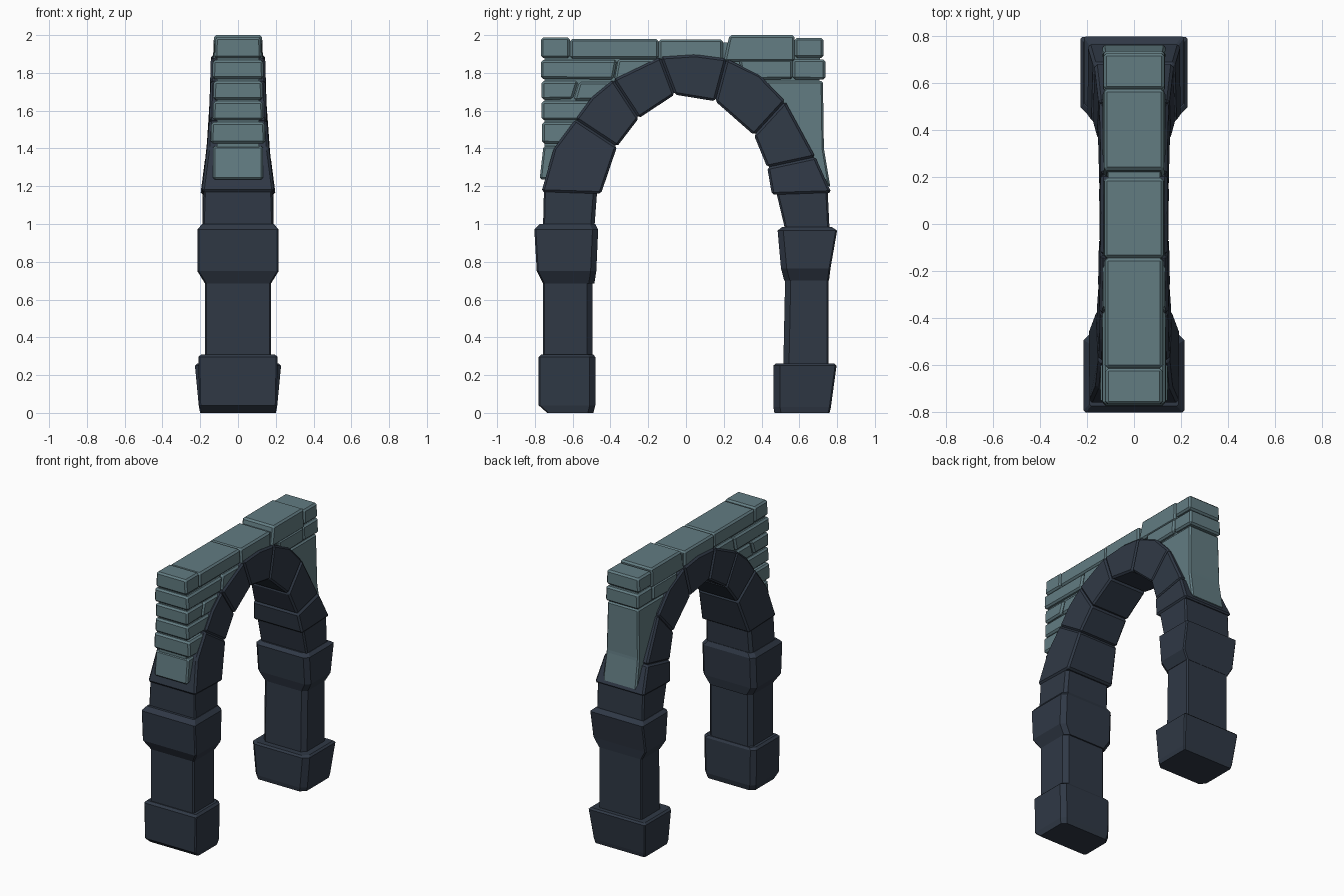
import bpy, bmesh, random

if "Cube" in bpy.data.objects:
    bpy.data.objects.remove(bpy.data.objects["Cube"])

random.seed(4)


def material(name, col):
    m = bpy.data.materials.new(name)
    m.diffuse_color = (*col, 1)
    m.use_nodes = True
    m.node_tree.nodes["Principled BSDF"].inputs["Base Color"].default_value = m.diffuse_color
    return m


DARK = material("dark slate", (0.029, 0.040, 0.060))
TEAL = material("grey teal stone", (0.122, 0.200, 0.222))


def finish(bm, name, mat, bevel=0.0):
    bmesh.ops.recalc_face_normals(bm, faces=bm.faces)
    if bevel:
        bmesh.ops.bevel(bm, geom=list(bm.edges), offset=bevel, segments=1,
                        affect='EDGES', clamp_overlap=True)
        bmesh.ops.recalc_face_normals(bm, faces=bm.faces)
    me = bpy.data.meshes.new(name)
    bm.to_mesh(me)
    bm.free()
    me.materials.append(mat)
    ob = bpy.data.objects.new(name, me)
    bpy.context.collection.objects.link(ob)
    return ob


def prism(name, pts, hx, mat, bevel):
    """Side outline (y, z) given thickness in x; hx(z) is the half width."""
    bm = bmesh.new()
    a = [bm.verts.new((-hx(z), y, z)) for y, z in pts]
    b = [bm.verts.new((hx(z), y, z)) for y, z in pts]
    n = len(pts)
    bm.faces.new(a)
    bm.faces.new(b[::-1])
    for i in range(n):
        j = (i + 1) % n
        bm.faces.new((a[i], a[j], b[j], b[i]))
    return finish(bm, name, mat, bevel)


def loft(name, rings, inner=0.03, outer=0.008):
    """Stack of rectangles (z, y_min, y_max, half x), corners cut more inwards."""
    bm = bmesh.new()
    rows = []
    for z, y0, y1, hx in rings:
        c0, c1 = (outer, inner) if y0 + y1 < 0 else (inner, outer)
        ring = [(-hx + c0, y0), (hx - c0, y0), (hx, y0 + c0), (hx, y1 - c1),
                (hx - c1, y1), (-hx + c1, y1), (-hx, y1 - c1), (-hx, y0 + c0)]
        rows.append([bm.verts.new((x, y, z)) for x, y in ring])
    bm.faces.new(rows[0][::-1])
    bm.faces.new(rows[-1])
    for r, s in zip(rows, rows[1:]):
        for i in range(8):
            j = (i + 1) % 8
            bm.faces.new((r[i], r[j], s[j], s[i]))
    return finish(bm, name, DARK)


# Front pillar (y negative)
loft("front_base", [(0, -.735, -.49, .195), (.04, -.78, -.48, .205),
                    (.295, -.78, -.48, .21), (.31, -.765, -.49, .195)])
loft("front_shaft", [(.28, -.757, -.495, .175), (.70, -.757, -.495, .175)])
loft("front_capital", [(.685, -.757, -.485, .175), (.75, -.79, -.475, .215),
                       (.97, -.803, -.465, .215), (1.0, -.775, -.48, .19)])
loft("front_neck", [(.98, -.757, -.485, .187), (1.18, -.752, -.47, .18)], .02)

# Back pillar (y positive)
loft("back_base", [(0, .468, .76, .20), (.03, .463, .767, .207),
                   (.25, .462, .797, .228), (.262, .475, .785, .215)], .035)
loft("back_shaft", [(.24, .515, .755, .172), (.72, .525, .755, .172)])
loft("back_capital", [(.70, .52, .757, .175), (.765, .503, .765, .212),
                      (.965, .485, .80, .213), (.985, .51, .77, .19)])
prism("back_neck", [(.525, .97), (.76, .97), (.75, 1.18), (.475, 1.18)],
      lambda z: .187, DARK, .01)


# Arch stones between pairs of joints: (outer y, z), (inner y, z)
def arch_width(z):
    if z < 1.45:
        return .19 - (z - 1.2) * .13
    return .1575 - (z - 1.45) * .03


joints = [((-.765, 1.17), (-.45, 1.16)), ((-.585, 1.555), (-.365, 1.41)),
          ((-.385, 1.765), (-.25, 1.56)), ((-.135, 1.885), (-.06, 1.685)),
          ((.215, 1.875), (.155, 1.65)), ((.525, 1.65), (.36, 1.47)),
          ((.685, 1.355), (.43, 1.30)), ((.77, 1.165), (.455, 1.155))]
bulge = {0: (-.70, 1.40), 1: (-.50, 1.67), 3: (.05, 1.897), 4: (.39, 1.79)}
for i, (p, q) in enumerate(zip(joints, joints[1:])):
    pts = [p[1], p[0]] + ([bulge[i]] if i in bulge else []) + [q[0], q[1]]
    j = random.uniform(-.004, .004)
    prism("arch_stone_%d" % (i + 1), pts,
          lambda z, j=j: arch_width(z) + j, DARK, .012)

# Thin core that fills the gaps between bricks and between arch stones
prism("wall_core", [(-.75, 1.25), (-.53, 1.6), (-.3, 1.8), (0, 1.86), (.3, 1.8),
                    (.5, 1.65), (.7, 1.38), (.71, 1.96), (-.75, 1.96)],
      lambda z: .11, TEAL, 0)

# Wall bricks: y at bottom left / right, z bottom / top, lean of each end
bricks = [(-.762, -.54, 1.425, 1.54, 0, 0), (-.765, -.44, 1.55, 1.65, 0, 0),
          (-.765, -.60, 1.66, 1.757, 0, .03), (-.595, -.36, 1.655, 1.752, .03, 0),
          (-.768, -.385, 1.767, 1.868, 0, .02), (-.38, -.13, 1.76, 1.872, .02, .02),
          (-.768, -.615, 1.878, 1.988, 0, 0), (-.613, -.145, 1.875, 1.98, 0, 0),
          (-.145, .195, 1.85, 1.978, 0, 0), (.20, .575, 1.86, 2.0, .03, 0),
          (.575, .728, 1.88, 1.985, 0, 0),
          (.30, .565, 1.765, 1.872, -.02, 0), (.565, .738, 1.765, 1.872, 0, 0)]
for i, (a, b, z0, z1, s, t) in enumerate(bricks):
    w = random.uniform(-.006, .006)
    d = random.uniform(-.006, .006) if z1 < 1.9 else 0
    prism("wall_brick_%d" % (i + 1),
          [(a, z0 + d / 2), (b, z0 - d / 2), (b + t, z1), (a + s, z1)],
          lambda z, w=w: .145 - (z - 1.3) * .03 + w, TEAL, .012)

# Springing stones at the foot of each wall corner
prism("front_corner_stone", [(-.775, 1.235), (-.70, 1.24), (-.55, 1.415), (-.755, 1.412)],
      lambda z: .132, TEAL, .01)
prism("back_corner_stone", [(.40, 1.757), (.725, 1.757), (.73, 1.40), (.765, 1.19),
                            (.67, 1.30), (.52, 1.58)],
      lambda z: .135 - (z - 1.2) * .02, TEAL, .01)
